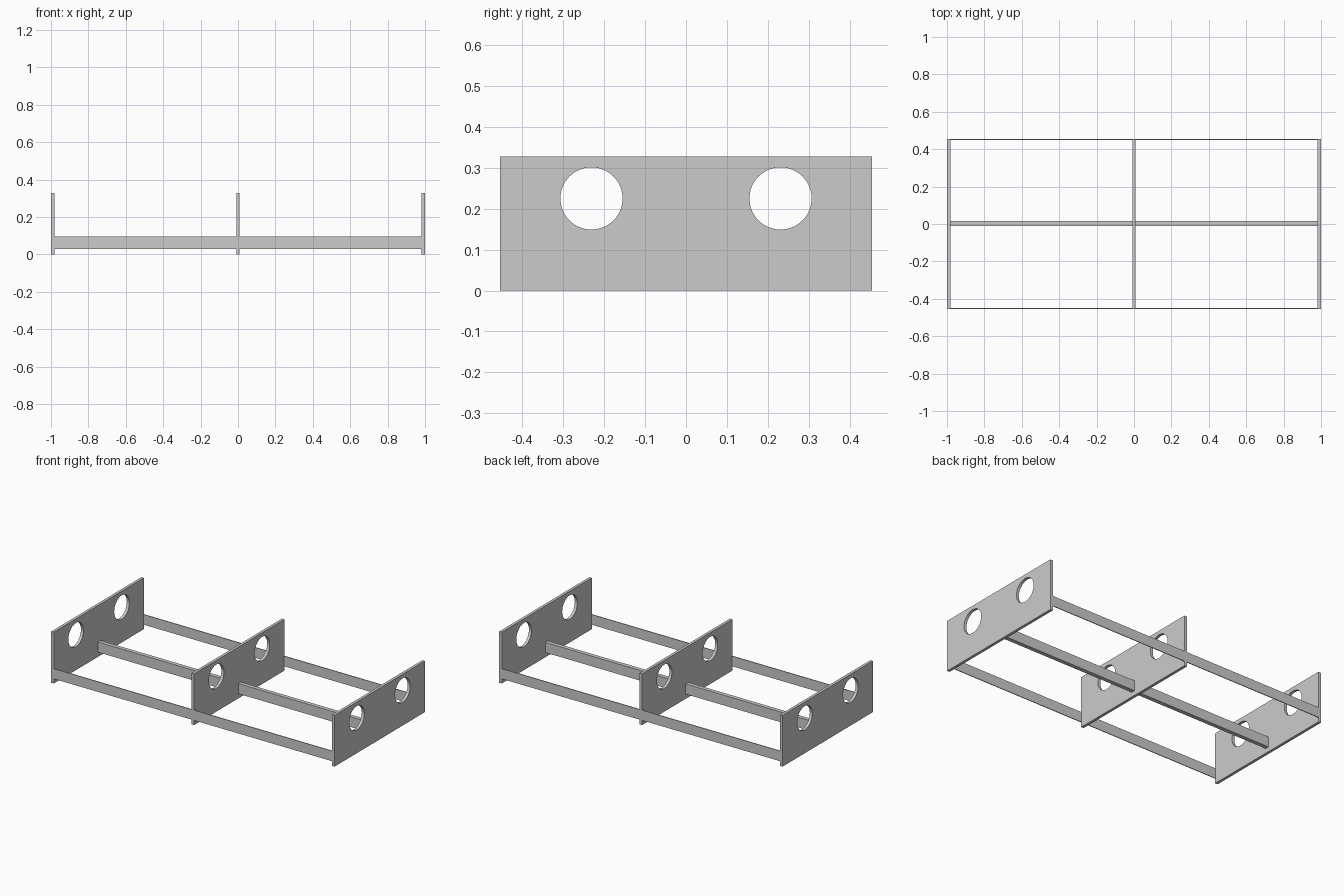
import bpy
import math

if "Cube" in bpy.data.objects:
    bpy.data.objects.remove(bpy.data.objects["Cube"], do_unlink=True)

# Overall dimensions
HALF_LENGTH = 1.0
HALF_WIDTH = 0.455
PANEL_THICK = 0.018
PANEL_HEIGHT = 0.327
RAIL_BOTTOM, RAIL_TOP = 0.03, 0.095
HOLE_RADIUS, HOLE_Y, HOLE_Z = 0.076, 0.231, 0.225

grey = bpy.data.materials.new("plain_grey")
grey.use_nodes = True
colour = (0.6, 0.6, 0.6, 1)
grey.diffuse_color = colour
grey.node_tree.nodes["Principled BSDF"].inputs["Base Color"].default_value = colour


def box(name, low, high):
    """Box between two opposite corners."""
    centre = [(a + b) / 2 for a, b in zip(low, high)]
    bpy.ops.mesh.primitive_cube_add(size=1, location=centre)
    ob = bpy.context.object
    ob.name = name
    ob.scale = [b - a for a, b in zip(low, high)]
    bpy.ops.object.transform_apply(location=False, rotation=False, scale=True)
    ob.data.materials.append(grey)
    return ob


def panel(name, x):
    """Upright cross panel with two round holes."""
    t, w = PANEL_THICK / 2, HALF_WIDTH - 0.0005
    ob = box(name, (x - t, -w, 0), (x + t, w, PANEL_HEIGHT))
    for side in (-1, 1):
        bpy.ops.mesh.primitive_cylinder_add(
            vertices=64, radius=HOLE_RADIUS, depth=0.1,
            location=(x, side * HOLE_Y, HOLE_Z), rotation=(0, math.pi / 2, 0))
        cutter = bpy.context.object
        cutter.hide_render = True
        cut = ob.modifiers.new("hole", "BOOLEAN")
        cut.operation = "DIFFERENCE"
        cut.solver = "EXACT"
        cut.object = cutter
        bpy.context.view_layer.objects.active = ob
        bpy.ops.object.modifier_apply(modifier=cut.name)
        bpy.data.objects.remove(cutter, do_unlink=True)
    bpy.ops.object.select_all(action="DESELECT")
    ob.select_set(True)
    bpy.ops.object.shade_smooth_by_angle(angle=math.radians(30))


# Three cross panels
end_x = HALF_LENGTH - PANEL_THICK / 2
for name, x in (("right_panel", -end_x), ("middle_panel", 0), ("left_panel", end_x)):
    panel(name, x)

# Long rails: two thin outer strips and a thicker central bar
for name, y0, y1 in (("front_rail", -HALF_WIDTH, -HALF_WIDTH + 0.005),
                     ("centre_rail", -0.01, 0.016),
                     ("back_rail", HALF_WIDTH - 0.005, HALF_WIDTH)):
    reach = HALF_LENGTH - PANEL_THICK / 2
    box(name, (-reach, y0, RAIL_BOTTOM), (reach, y1, RAIL_TOP))
